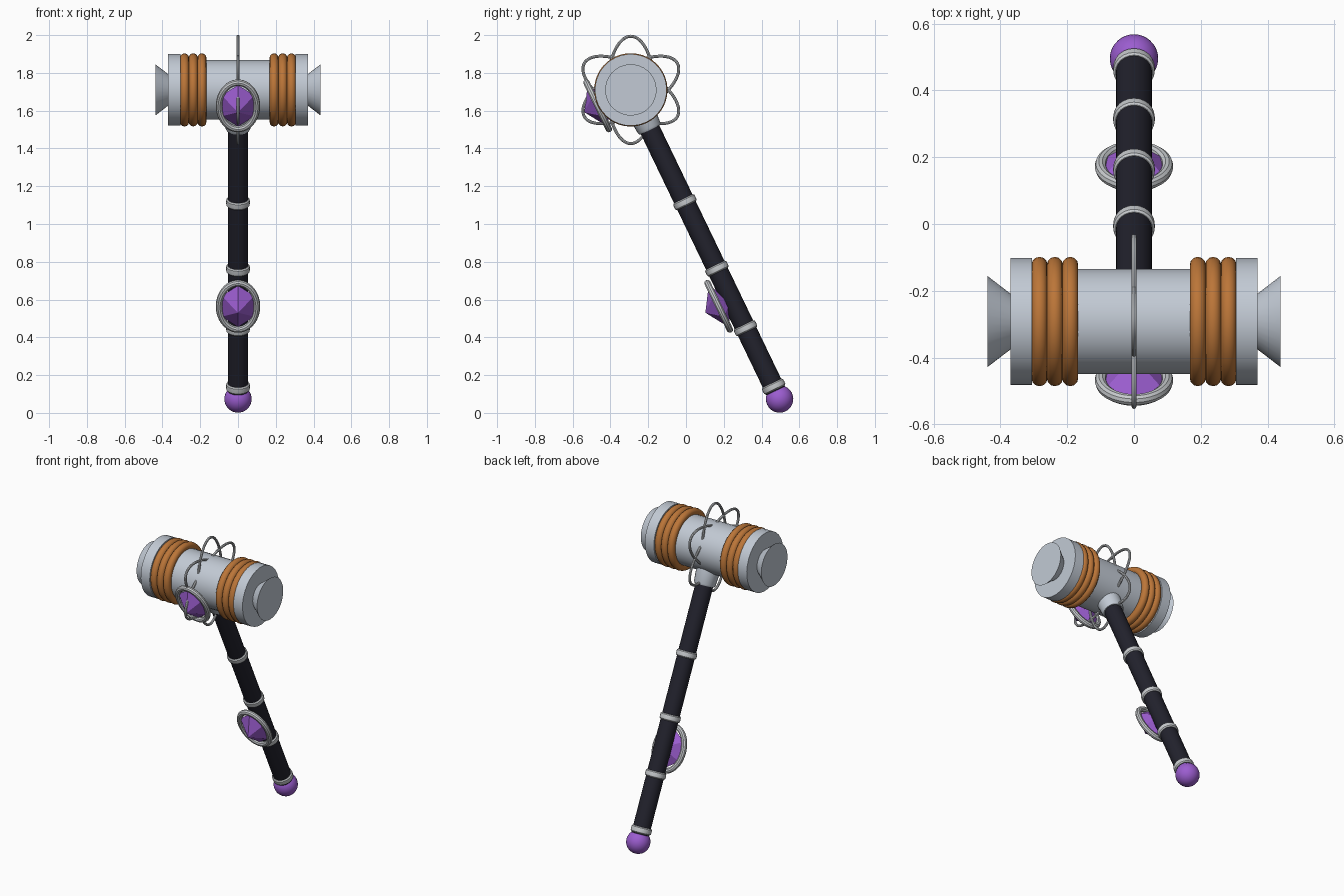
import bpy
import bmesh
from math import sin, cos, pi, radians
from mathutils import Matrix, Vector

cube = bpy.data.objects.get("Cube")
if cube:
    bpy.data.objects.remove(cube, do_unlink=True)


def material(name, rgb):
    m = bpy.data.materials.new(name)
    m.use_nodes = True
    m.diffuse_color = (*rgb, 1)
    node = next(n for n in m.node_tree.nodes if n.type == "BSDF_PRINCIPLED")
    node.inputs["Base Color"].default_value = (*rgb, 1)
    return m


STEEL = material("steel", (0.54, 0.59, 0.66))
SILVER = material("silver", (0.57, 0.59, 0.61))
COPPER = material("copper", (0.50, 0.18, 0.04))
BLACK = material("dark grip", (0.016, 0.016, 0.026))
PURPLE = material("purple gem", (0.33, 0.11, 0.63))

# Head centre is the origin of the tilted frame; the handle runs along local -z
HEAD = Vector((0, -0.292, 1.71))
PLACE = Matrix.Translation(HEAD)
TILT = PLACE @ Matrix.Rotation(radians(25.7), 4, "X")
ALONG_X = Matrix.Rotation(pi / 2, 4, "Y")


def finish(name, bm, mat, frame, smooth=True):
    bmesh.ops.recalc_face_normals(bm, faces=bm.faces)
    mesh = bpy.data.meshes.new(name)
    bm.to_mesh(mesh)
    bm.free()
    mesh.transform(frame)
    mesh.materials.append(mat)
    obj = bpy.data.objects.new(name, mesh)
    bpy.context.collection.objects.link(obj)
    if smooth:
        bpy.ops.object.select_all(action="DESELECT")
        obj.select_set(True)
        bpy.context.view_layer.objects.active = obj
        bpy.ops.object.shade_smooth_by_angle(angle=radians(35))
    return obj


def lathe(name, profile, mat, frame, sides=32):
    """Closed solid from (radius, z) points turned about z."""
    bm = bmesh.new()
    rings = [[bm.verts.new((r * cos(2 * pi * i / sides), r * sin(2 * pi * i / sides), z))
              for i in range(sides)] for r, z in profile]
    for a, b in zip(rings, rings[1:]):
        for i in range(sides):
            j = (i + 1) % sides
            bm.faces.new((a[i], a[j], b[j], b[i]))
    bm.faces.new(rings[0])
    bm.faces.new(rings[-1])
    return finish(name, bm, mat, frame)


def hoop(name, rx, ry, tube, mat, frame, n=56, m=10):
    """Elliptical ring with a round section, lying in the xy plane."""
    bm = bmesh.new()
    rings = []
    for i in range(n):
        t = 2 * pi * i / n
        out = Vector((ry * cos(t), rx * sin(t), 0)).normalized()
        mid = Vector((rx * cos(t), ry * sin(t), 0))
        rings.append([bm.verts.new(mid + tube * (out * cos(a) + Vector((0, 0, sin(a)))))
                      for a in (2 * pi * k / m for k in range(m))])
    for i in range(n):
        a, b = rings[i], rings[(i + 1) % n]
        for k in range(m):
            q = (k + 1) % m
            bm.faces.new((a[k], a[q], b[q], b[k]))
    return finish(name, bm, mat, frame)


def jewel(name, centre):
    """Faceted six-sided gem in an oval ring, facing local -y."""
    face = TILT @ Matrix.Translation(centre) @ Matrix.Rotation(pi / 2, 4, "X")
    bm = bmesh.new()
    rim = [bm.verts.new((0.1 * sin(k * pi / 3), 0.122 * cos(k * pi / 3), 0)) for k in range(6)]
    for depth in (0.078, -0.078):
        tip = bm.verts.new((0, 0, depth))
        for k in range(6):
            bm.faces.new((rim[k], rim[(k + 1) % 6], tip))
    finish(name + "_gem", bm, PURPLE, face, smooth=False)
    hoop(name + "_gem_ring", 0.1, 0.136, 0.0175, SILVER, face)


# Head: barrel, and on each side the end flange, flared cap and copper coils
lathe("head_barrel", [(0.158, -0.31), (0.158, 0.31)], STEEL, TILT @ ALONG_X)
for side, sign in (("left", 1), ("right", -1)):
    axis = TILT @ Matrix.Rotation(sign * pi / 2, 4, "Y")
    lathe(side + "_flange", [(0.19, 0.305), (0.19, 0.37)], STEEL, axis)
    lathe(side + "_flared_cap", [(0.08, 0.365), (0.136, 0.438)], STEEL, axis)
    for k in range(3):
        at = axis @ Matrix.Translation((0, 0, 0.191 + 0.046 * k))
        hoop(f"{side}_copper_coil_{k + 1}", 0.17, 0.17, 0.024, COPPER, at, 48, 12)

# Three crossed wire loops standing out around the middle of the barrel
for k in range(3):
    turn = PLACE @ Matrix.Rotation(k * pi / 3, 4, "X") @ ALONG_X
    hoop(f"wire_loop_{k + 1}", 0.284, 0.125, 0.008, SILVER, turn, 64, 8)

# Handle, collar, bands and pommel
lathe("handle", [(0.054, -0.15), (0.054, -1.8)], BLACK, TILT, 24)
lathe("head_collar", [(0.074, -0.12), (0.066, -0.225), (0.06, -0.235)], STEEL, TILT, 24)
for k, s in enumerate((0.66, 1.05, 1.4, 1.743)):
    band = [(0.056, 0.02), (0.062, 0.014), (0.063, 0), (0.062, -0.014), (0.056, -0.02)]
    lathe(f"handle_band_{k + 1}", [(r, z - s) for r, z in band], SILVER, TILT, 24)
bm = bmesh.new()
bmesh.ops.create_uvsphere(bm, u_segments=32, v_segments=16, radius=0.0725)
finish("pommel_ball", bm, PURPLE, TILT @ Matrix.Translation((0, 0, -1.816)))

# Jewels on the front of the head and of the handle
jewel("head", (0, -0.195, 0))
jewel("handle", (0, -0.078, -1.234))
